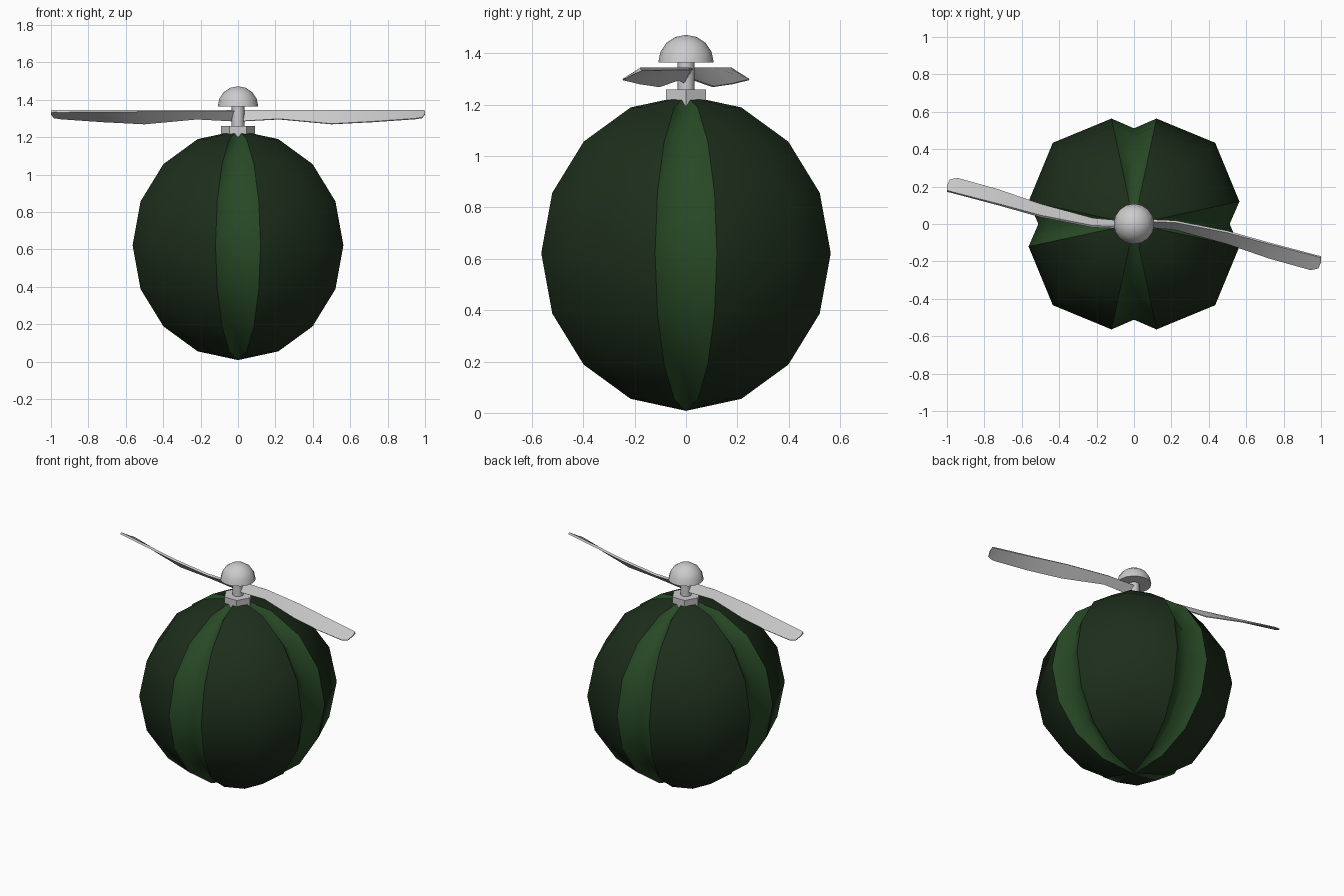
import bpy, bmesh, math
from mathutils import Vector, Matrix

if "Cube" in bpy.data.objects:
    bpy.data.objects.remove(bpy.data.objects["Cube"])

def material(name, color):
    m = bpy.data.materials.new(name)
    m.diffuse_color = (*color, 1)
    m.use_nodes = True
    m.node_tree.nodes["Principled BSDF"].inputs["Base Color"].default_value = m.diffuse_color
    return m

def finish(bm, name, mats=(), angle=None):
    bmesh.ops.recalc_face_normals(bm, faces=bm.faces)
    me = bpy.data.meshes.new(name)
    bm.to_mesh(me)
    bm.free()
    ob = bpy.data.objects.new(name, me)
    bpy.context.collection.objects.link(ob)
    for m in mats:
        me.materials.append(m)
    if angle:
        bpy.ops.object.select_all(action='DESELECT')
        ob.select_set(True)
        bpy.context.view_layer.objects.active = ob
        bpy.ops.object.shade_smooth_by_angle(angle=math.radians(angle))
    return ob

# Body: eight-sided globe with a V groove down each of its four sides
R, CZ = 0.614, 0.622
GROOVE = [0.90, 0.85, 0.835, 0.833, 0.835, 0.85, 0.90]
bm = bmesh.new()
rings = []
for i in range(1, 8):
    lat = math.radians(-90 + 22.5 * i)
    ring = []
    for q in range(4):
        rot = Matrix.Rotation(q * math.pi / 2, 3, 'Z')
        g = GROOVE[i - 1]
        for x, y, s in ((1, 0, g), (0.918, 0.196, 1), (0.707, 0.707, 1), (0.196, 0.918, 1)):
            p = rot @ Vector((x * math.cos(lat), y * math.cos(lat), math.sin(lat)))
            ring.append(bm.verts.new(p * R * s + Vector((0, 0, CZ))))
    rings.append(ring)
bottom = bm.verts.new((0, 0, CZ - R))
top = bm.verts.new((0, 0, CZ + R))
for j in range(16):
    k = (j + 1) % 16
    faces = [bm.faces.new((a[j], a[k], b[k], b[j])) for a, b in zip(rings, rings[1:])]
    faces.append(bm.faces.new((bottom, rings[0][k], rings[0][j])))
    faces.append(bm.faces.new((top, rings[-1][j], rings[-1][k])))
    for f in faces:
        f.material_index = 1 if j % 4 in (0, 3) else 0
        f.smooth = True
for e in bm.edges:
    e.smooth = len({f.material_index for f in e.link_faces}) == 1
finish(bm, "body", (material("dark_green", (0.012, 0.027, 0.011)),
                    material("stripe_green", (0.021, 0.068, 0.019))))

# Hexagonal collar and the shaft
def cylinder(name, r, z0, z1, n, angle=None):
    bm = bmesh.new()
    bmesh.ops.create_cone(bm, cap_ends=True, segments=n, radius1=r, radius2=r, depth=z1 - z0,
                          matrix=Matrix.Translation((0, 0, (z0 + z1) / 2)))
    ob = finish(bm, name, angle=angle)
    return ob

collar = cylinder("collar", 0.09, 1.15, 1.26, 6)
# keep two collar corners on the x axis
if max(v.co.x for v in collar.data.vertices) < 0.085:
    collar.data.transform(Matrix.Rotation(math.pi / 6, 4, 'Z'))
cylinder("shaft", 0.034, 1.24, 1.38, 8, 50)

# Domed cap with a flat underside
bm = bmesh.new()
bmesh.ops.create_uvsphere(bm, u_segments=16, v_segments=8, radius=0.108)
cut = bmesh.ops.bisect_plane(bm, geom=bm.verts[:] + bm.edges[:] + bm.faces[:], dist=1e-4,
                             plane_co=(0, 0, 0), plane_no=(0, 0, 1), clear_inner=True)
bmesh.ops.holes_fill(bm, edges=[e for e in bm.edges if e.is_boundary], sides=0)
bmesh.ops.translate(bm, verts=bm.verts, vec=(0, 0, 1.364))
finish(bm, "cap", angle=35)

# Twisted rotor blades: x, high edge y, low edge y, high edge z, low edge z
STATIONS = [(0.0, 0.015, -0.012, 1.345, 1.285), (0.22, 0.008, -0.032, 1.345, 1.298),
            (0.5, -0.047, -0.108, 1.345, 1.272), (0.72, -0.107, -0.184, 1.345, 1.284),
            (0.945, -0.165, -0.247, 1.345, 1.30), (0.985, -0.176, -0.238, 1.345, 1.306),
            (1.0, -0.18, -0.205, 1.343, 1.325)]
THICK = 0.014

def blade(name, turn):
    bm = bmesh.new()
    loops = []
    for x, yh, yl, zh, zl in STATIONS:
        d = Vector((0, yl - yh, zl - zh)).normalized()
        n = Vector((0, d.z, -d.y)) * THICK
        hi, lo = Vector((x, yh, zh)), Vector((x, yl, zl))
        under = Vector((0, abs(n.y), -abs(n.z)))
        pts = (hi, lo, lo + under * 0.4, hi + under)
        loops.append([bm.verts.new(p) for p in pts])
    for a, b in zip(loops, loops[1:]):
        for j in range(4):
            k = (j + 1) % 4
            bm.faces.new((a[j], a[k], b[k], b[j]))
    bm.faces.new(loops[0])
    bm.faces.new(loops[-1])
    bmesh.ops.rotate(bm, verts=bm.verts, cent=(0, 0, 0), matrix=Matrix.Rotation(turn, 3, 'Z'))
    finish(bm, name, angle=35)

blade("right_blade", 0)
blade("left_blade", math.pi)
